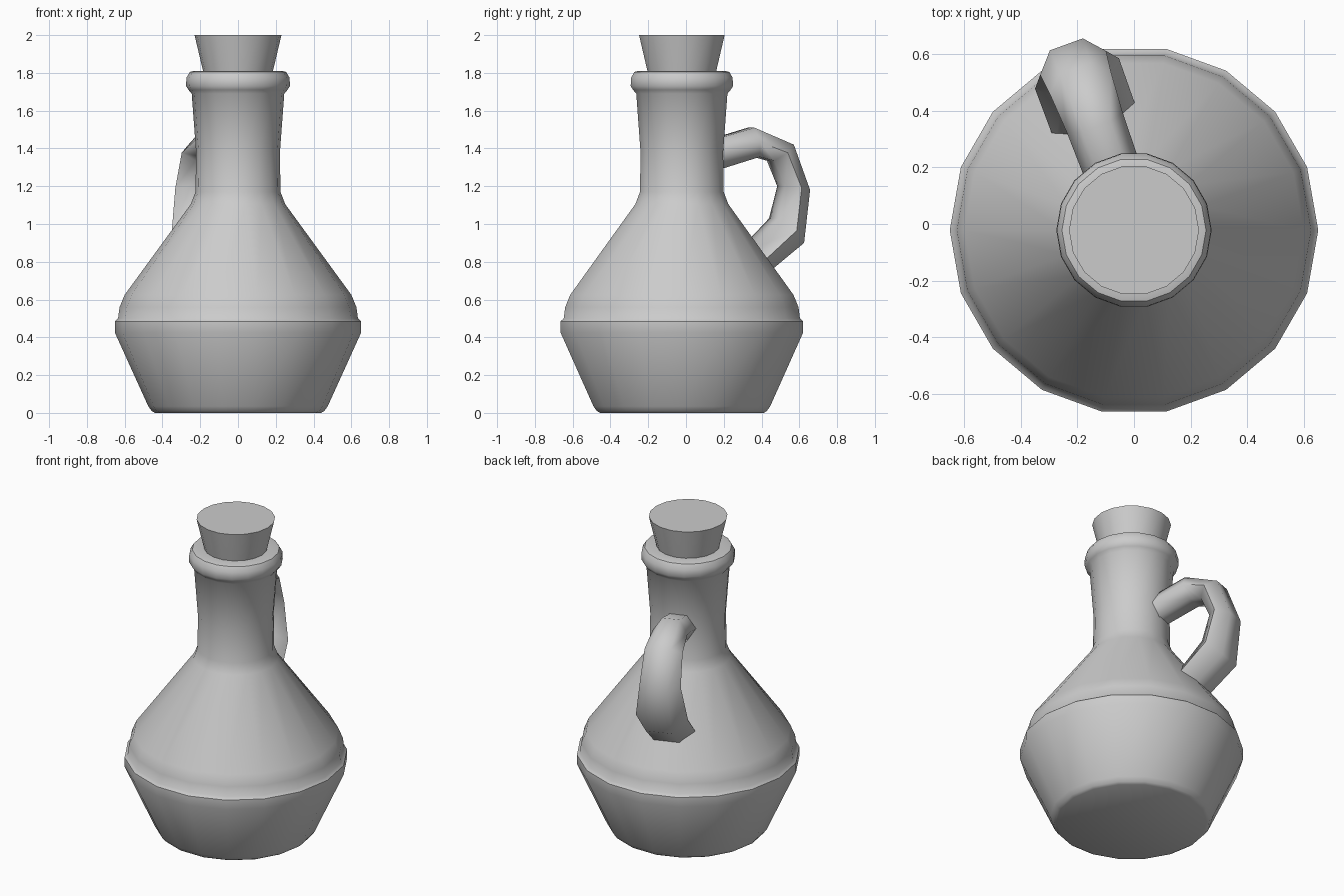
import bpy, bmesh, math
from mathutils import Vector

if "Cube" in bpy.data.objects:
    bpy.data.objects.remove(bpy.data.objects["Cube"])

CENTER = Vector((0, -0.022, 0))
SIDES = 18


def loft(name, rings, smooth_angle):
    """Skin a list of closed rings and cap both ends."""
    bm = bmesh.new()
    loops = [[bm.verts.new(p) for p in ring] for ring in rings]
    n = len(loops[0])
    for a, b in zip(loops, loops[1:]):
        for i in range(n):
            j = (i + 1) % n
            bm.faces.new((a[i], a[j], b[j], b[i]))
    bm.faces.new(loops[0])
    bm.faces.new(loops[-1])
    bmesh.ops.recalc_face_normals(bm, faces=bm.faces)
    mesh = bpy.data.meshes.new(name)
    bm.to_mesh(mesh)
    bm.free()
    obj = bpy.data.objects.new(name, mesh)
    bpy.context.collection.objects.link(obj)
    bpy.ops.object.select_all(action='DESELECT')
    obj.select_set(True)
    bpy.context.view_layer.objects.active = obj
    bpy.ops.object.shade_smooth_by_angle(angle=math.radians(smooth_angle))
    return obj


def lathe(name, profile, smooth_angle):
    steps = [math.tau * i / SIDES for i in range(SIDES)]
    rings = [[CENTER + Vector((r * math.cos(a), r * math.sin(a), z)) for a in steps]
             for r, z in profile]
    return loft(name, rings, smooth_angle)


# Jug body with shoulder band, neck and rolled lip
lathe("jug_body", [
    (0.44, 0.0), (0.457, 0.01), (0.475, 0.035), (0.652, 0.425), (0.652, 0.485),
    (0.635, 0.5), (0.627, 0.56), (0.60, 0.625), (0.25, 1.105), (0.225, 1.17),
    (0.222, 1.38), (0.245, 1.69), (0.262, 1.71), (0.275, 1.73), (0.273, 1.775),
    (0.255, 1.805), (0.235, 1.81), (0.17, 1.81), (0.165, 1.78)], 45)

# Tapered cork stopper
lathe("stopper", [(0.17, 1.75), (0.185, 1.81), (0.23, 2.0)], 35)

# Handle: six-sided tube; each row is outer (r, z), inner (r, z), half width
out = Vector((math.cos(math.radians(110)), math.sin(math.radians(110)), 0))
side = Vector((out.y, -out.x, 0))
up = Vector((0, 0, 1))
sections = [
    ((0.18, 1.45), (0.20, 1.29), 0.10),
    ((0.39, 1.51), (0.42, 1.355), 0.105),
    ((0.61, 1.42), (0.50, 1.335), 0.115),
    ((0.70, 1.18), (0.56, 1.20), 0.124),
    ((0.66, 0.90), (0.52, 1.03), 0.158),
    ((0.43, 0.72), (0.35, 0.86), 0.156),
]
rings = []
for o, i, w in sections:
    outer = CENTER + out * o[0] + up * o[1]
    inner = CENTER + out * i[0] + up * i[1]
    mid = (outer + inner) / 2
    rings.append([outer - side * w / 2, outer + side * w / 2, mid + side * w,
                  inner + side * w / 2, inner - side * w / 2, mid - side * w])
loft("handle", rings, 75)
